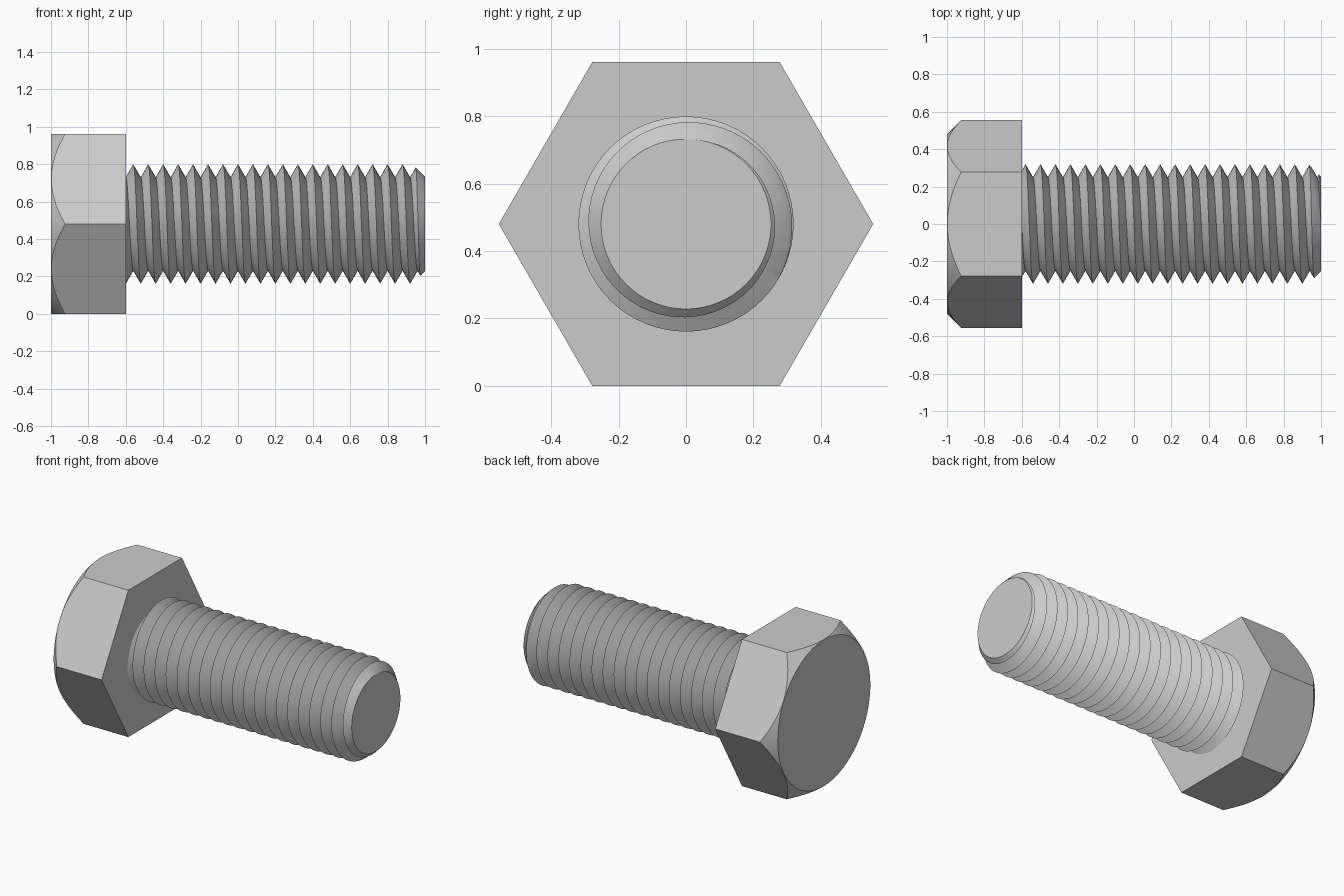
import bpy, bmesh
from math import cos, sin, pi, radians

cube = bpy.data.objects.get("Cube")
if cube:
    bpy.data.objects.remove(cube, do_unlink=True)

AXIS_Z = 0.48          # height of the bolt axis
HEAD_END, SEAT, TIP = -1.0, -0.6, 1.0
PITCH, CREST, ROOT = 0.08, 0.319, 0.25
STEPS = 64             # segments per thread turn

steel = bpy.data.materials.new("grey steel")
GREY = (0.6, 0.6, 0.6, 1)
steel.use_nodes = True
steel.diffuse_color = GREY
steel.node_tree.nodes["Principled BSDF"].inputs["Base Color"].default_value = GREY


def make_object(name, bm):
    bmesh.ops.recalc_face_normals(bm, faces=bm.faces)
    mesh = bpy.data.meshes.new(name)
    bm.to_mesh(mesh)
    bm.free()
    mesh.materials.append(steel)
    obj = bpy.data.objects.new(name, mesh)
    obj.location.z = AXIS_Z
    bpy.context.collection.objects.link(obj)
    return obj


def lathe(name, profile, segments):
    """Closed solid turned around the x axis from (x, radius) pairs."""
    bm = bmesh.new()
    rings = [[bm.verts.new((x, r * cos(2 * pi * i / segments), r * sin(2 * pi * i / segments)))
              for i in range(segments)] for x, r in profile]
    for a, b in zip(rings, rings[1:]):
        for i in range(segments):
            j = (i + 1) % segments
            bm.faces.new((a[i], a[j], b[j], b[i]))
    bm.faces.new(rings[0])
    bm.faces.new(rings[-1])
    return make_object(name, bm)


def trim(obj, envelope):
    """Keep only what lies inside the envelope, then shade it."""
    mod = obj.modifiers.new("trim", "BOOLEAN")
    mod.operation, mod.solver, mod.object = "INTERSECT", "EXACT", envelope
    bpy.ops.object.select_all(action="DESELECT")
    bpy.context.view_layer.objects.active = obj
    obj.select_set(True)
    bpy.ops.object.modifier_apply(modifier=mod.name)
    bpy.data.objects.remove(envelope, do_unlink=True)
    bpy.ops.object.shade_smooth_by_angle(angle=radians(30))


def thread(name, first_turn, last_turn):
    """Solid V thread: a crest helix and a root helix half a pitch ahead."""
    bm = bmesh.new()
    count = (last_turn - first_turn) * STEPS

    def helix(radius, shift, n):
        verts = []
        for i in range(n + 1):
            a = 2 * pi * i / STEPS
            x = PITCH * (first_turn + i / STEPS + shift - 0.25)
            verts.append(bm.verts.new((x, radius * cos(a), radius * sin(a))))
        return verts

    crest = helix(CREST, 0, count)
    root = helix(ROOT, 0.5, count - STEPS)
    for i in range(count - STEPS):
        k = i + STEPS
        bm.faces.new((crest[i], crest[i + 1], root[i + 1], root[i]))
        bm.faces.new((root[i], root[i + 1], crest[k + 1], crest[k]))
    # Fan caps, trimmed away later
    for loop, x in ((crest[:STEPS + 1] + [root[0]], SEAT - 0.3),
                    (crest[-STEPS - 1:] + [root[-1]], TIP + 0.25)):
        hub = bm.verts.new((x, 0, 0))
        for a, b in zip(loop, loop[1:] + loop[:1]):
            bm.faces.new((hub, a, b))
    return make_object(name, bm)


# Hexagonal head with a conical chamfer on its outer face
head = lathe("hex_head", [(HEAD_END - 0.1, 0.555), (SEAT, 0.555)], 6)
trim(head, lathe("head_envelope", [(HEAD_END, 0.479), (HEAD_END + 0.2, 0.679), (SEAT + 0.1, 0.679)], 128))

# Threaded shank with a chamfered tip
shank = thread("threaded_shank", -10, 15)
trim(shank, lathe("shank_envelope", [(SEAT, 0.35), (TIP - 0.098, 0.35), (TIP, 0.252)], STEPS))
